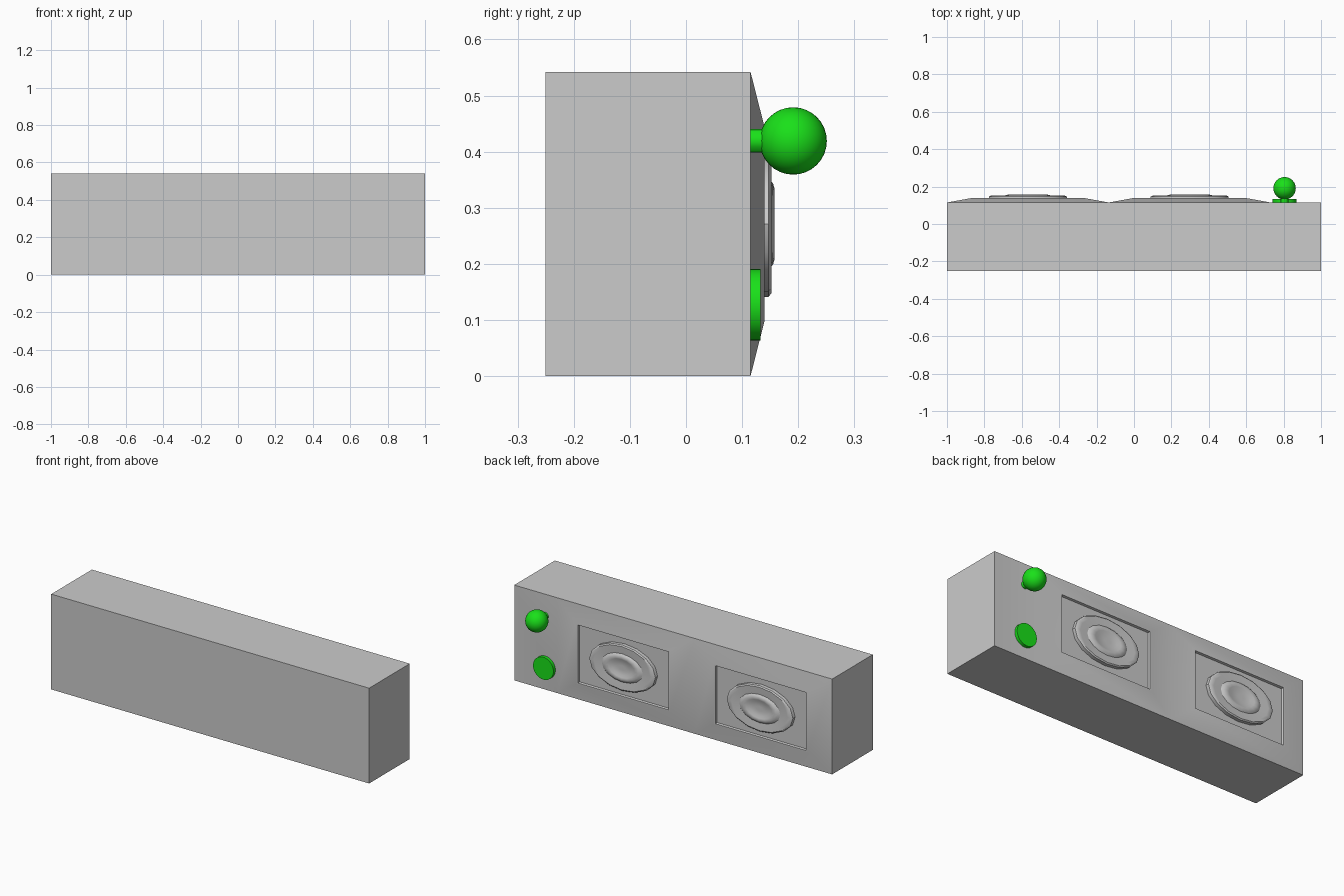
import bpy, bmesh, math

if "Cube" in bpy.data.objects:
    bpy.data.objects.remove(bpy.data.objects["Cube"])

Z_MID, BACK = 0.271, 0.115


def finish(name, bm, mat=None, angle=30):
    bmesh.ops.recalc_face_normals(bm, faces=bm.faces[:])
    me = bpy.data.meshes.new(name)
    bm.to_mesh(me)
    bm.free()
    ob = bpy.data.objects.new(name, me)
    bpy.context.collection.objects.link(ob)
    if mat:
        me.materials.append(mat)
    bpy.ops.object.select_all(action='DESELECT')
    ob.select_set(True)
    bpy.context.view_layer.objects.active = ob
    bpy.ops.object.shade_smooth_by_angle(angle=math.radians(angle))
    return ob


def raise_face(bm, face, width, height, y):
    """Extrude a back face and fit it to a width, height and depth."""
    c = face.calc_center_median()
    new = bmesh.ops.extrude_discrete_faces(bm, faces=[face])['faces'][0]
    for v in new.verts:
        v.co.x = c.x + math.copysign(width / 2, v.co.x - c.x)
        v.co.z = c.z + math.copysign(height / 2, v.co.z - c.z)
        v.co.y = y
    return new


def lathe(name, profile, x, z, rx, rz, sides, mat=None):
    """Loft ellipses along y; profile holds (radius factor, y)."""
    bm = bmesh.new()
    rings = [[bm.verts.new((x + f * rx * math.cos(2 * math.pi * i / sides), y,
                            z + f * rz * math.sin(2 * math.pi * i / sides)))
              for i in range(sides)] for f, y in profile]
    for a, b in zip(rings, rings[1:]):
        for i in range(sides):
            j = (i + 1) % sides
            bm.faces.new((a[i], a[j], b[j], b[i]))
    bm.faces.new(rings[0])
    bm.faces.new(rings[-1])
    return finish(name, bm, mat)


# cabinet: long box in three sections, the first two bulging at the back
bm = bmesh.new()
sections = [[bm.verts.new((x, y, z)) for y, z in
             ((-0.25, 0), (BACK, 0), (BACK, 2 * Z_MID), (-0.25, 2 * Z_MID))]
            for x in (-1, -0.135, 0.73, 1)]
backs = []
for a, b in zip(sections, sections[1:]):
    for i in range(4):
        j = (i + 1) % 4
        f = bm.faces.new((a[i], a[j], b[j], b[i]))
        if i == 1:
            backs.append(f)
bm.faces.new(sections[0])
bm.faces.new(sections[-1])
bm.normal_update()
for f in backs[:2]:
    f = raise_face(bm, f, 0.59, 0.345, 0.14)      # sloping surround
    f = raise_face(bm, f, 0.57, 0.33, 0.14)       # narrow rim
    f = raise_face(bm, f, 0.565, 0.325, 0.127)    # shallow recess
finish("cabinet", bm)

# oval speaker cones in the recesses
cone = [(1, 0.12), (1, 0.147), (0.95, 0.152), (0.85, 0.151), (0.62, 0.148),
        (0.56, 0.155), (0.48, 0.158), (0.4, 0.156), (0.3, 0.15), (0.1, 0.149)]
for name, x in (("left_speaker", -0.5675), ("right_speaker", 0.2975)):
    lathe(name, cone, x, Z_MID, 0.208, 0.13, 16)

# green controls
green = bpy.data.materials.new("green")
green.diffuse_color = (0.01, 0.75, 0.01, 1)
green.use_nodes = True
green.node_tree.nodes["Principled BSDF"].inputs["Base Color"].default_value = green.diffuse_color
lathe("button", [(1, 0.11), (1, 0.133)], 0.805, 0.127, 0.064, 0.064, 32, green)
lathe("knob_stem", [(1, 0.11), (1, 0.15)], 0.805, 0.419, 0.021, 0.021, 12, green)
bm = bmesh.new()
bmesh.ops.create_uvsphere(bm, u_segments=32, v_segments=16, radius=0.06)
bmesh.ops.translate(bm, verts=bm.verts[:], vec=(0.805, 0.191, 0.419))
finish("knob_ball", bm, green)
